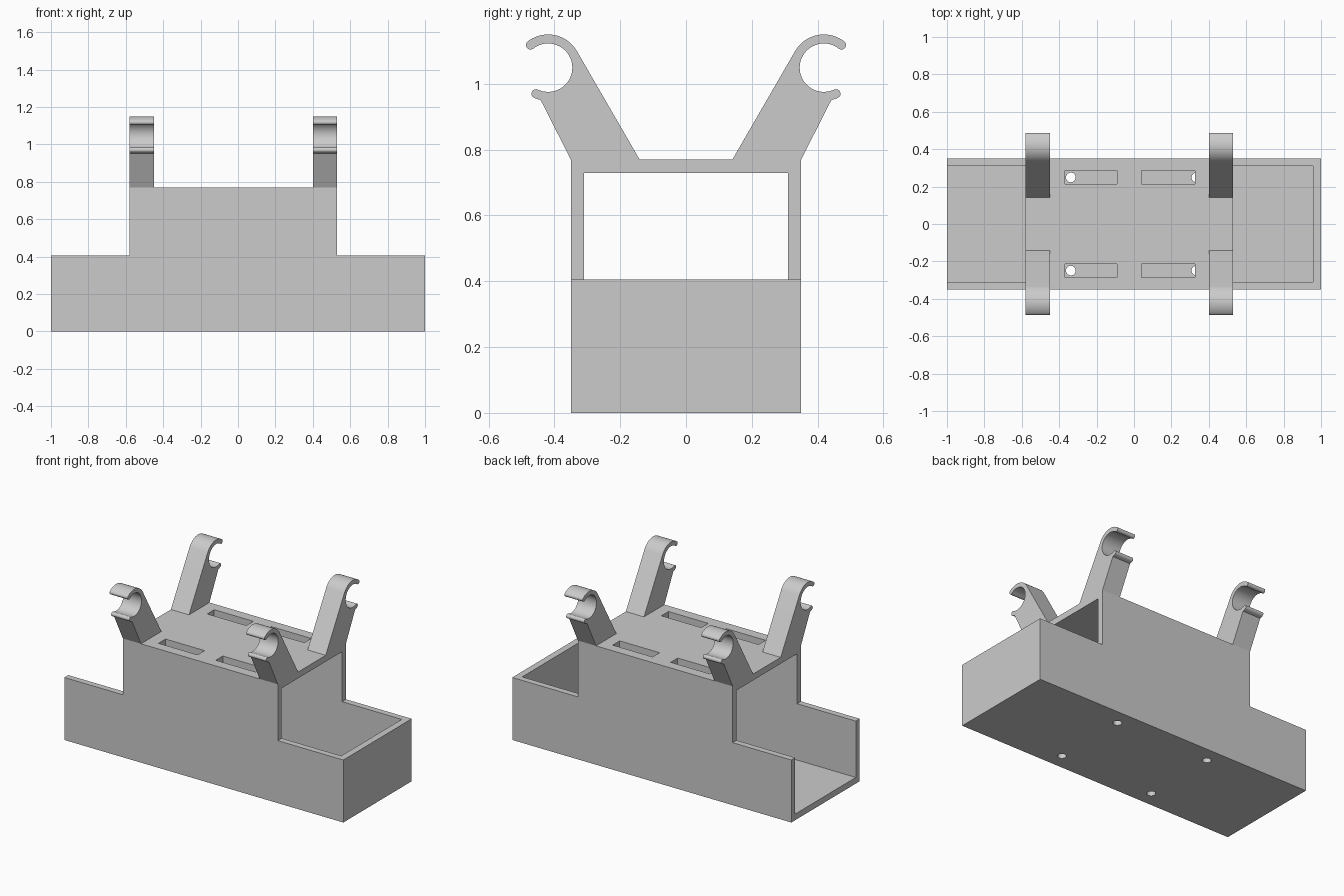
import bpy, bmesh
from math import cos, sin, radians
from mathutils import Matrix, Vector

if "Cube" in bpy.data.objects:
    bpy.data.objects.remove(bpy.data.objects["Cube"], do_unlink=True)

grey = bpy.data.materials.new("light grey plastic")
grey.use_nodes = True
colour = (0.6, 0.6, 0.6, 1)
grey.diffuse_color = colour
grey.node_tree.nodes["Principled BSDF"].inputs["Base Color"].default_value = colour


def finish(bm, name):
    bmesh.ops.recalc_face_normals(bm, faces=bm.faces)
    mesh = bpy.data.meshes.new(name)
    bm.to_mesh(mesh)
    bm.free()
    mesh.materials.append(grey)
    obj = bpy.data.objects.new(name, mesh)
    bpy.context.collection.objects.link(obj)
    return obj


def extrude(points, depth, name):
    """Close a profile and extrude it along the depth vector."""
    bm = bmesh.new()
    face = bm.faces.new([bm.verts.new(p) for p in points])
    new = bmesh.ops.extrude_face_region(bm, geom=[face])["geom"]
    verts = [v for v in new if isinstance(v, bmesh.types.BMVert)]
    bmesh.ops.translate(bm, verts=verts, vec=depth)
    return finish(bm, name)


def add_box(bm, low, high):
    low, high = Vector(low), Vector(high)
    place = Matrix.Translation((low + high) / 2) @ Matrix.Diagonal((*(high - low), 1))
    bmesh.ops.create_cube(bm, size=1, matrix=place)


def cut(obj, cutter):
    """Subtract the cutter, bake the result and discard the cutter."""
    mod = obj.modifiers.new("cut", "BOOLEAN")
    mod.operation, mod.solver, mod.object = "DIFFERENCE", "EXACT", cutter
    cutter.hide_render = True
    bpy.context.view_layer.update()
    result = obj.evaluated_get(bpy.context.evaluated_depsgraph_get())
    obj.data = bpy.data.meshes.new_from_object(result)
    obj.modifiers.clear()
    bpy.data.objects.remove(cutter, do_unlink=True)


def arc(cy, cz, r, start, end, steps):
    angles = [radians(start + (end - start) * i / steps) for i in range(steps + 1)]
    return [(cy + r * cos(a), cz + r * sin(a)) for a in angles]


# Body: stepped tray with a raised centre housing
LEFT, RIGHT, HALF, STEP, TOP = -0.58, 0.53, 0.35, 0.405, 0.77
outline = [(-1, 0), (1, 0), (1, STEP), (RIGHT, STEP), (RIGHT, TOP),
           (LEFT, TOP), (LEFT, STEP), (-1, STEP)]
body = extrude([(x, -HALF, z) for x, z in outline], (0, 2 * HALF, 0), "tray_body")

# Hollow inside, open at one end
bm = bmesh.new()
add_box(bm, (-1.2, -0.31, 0.04), (0.957, 0.31, 0.729))
cut(body, finish(bm, "cavity_cutter"))

# Roof slots and floor screw holes
bm = bmesh.new()
for side in (-1, 1):
    y = side * 0.249
    for x0, x1 in ((-0.37, -0.09), (0.04, 0.326)):
        add_box(bm, (x0, y - 0.036, 0.7), (x1, y + 0.036, 0.8))
    for x in (-0.338, 0.334):
        bmesh.ops.create_cone(bm, cap_ends=True, segments=24, radius1=0.026, radius2=0.026,
                              depth=0.2, matrix=Matrix.Translation((x, y, 0)))
cut(body, finish(bm, "opening_cutter"))

# Clip arms: slanted leg ending in an open ring with rounded lips
CY, CZ, INNER, OUTER = 0.419, 1.049, 0.0735, 0.101
MID, LIP = (INNER + OUTER) / 2, (OUTER - INNER) / 2
UPPER, LOWER = 52, 295


def lip(angle, start, end):
    a = radians(angle)
    return arc(CY + MID * cos(a), CZ + MID * sin(a), LIP, start, end, 8)[1:-1]


profile = [(HALF, TOP), (0.141, TOP)]
profile += arc(CY, CZ, OUTER, 150, UPPER, 20)
profile += lip(UPPER, UPPER, UPPER - 180)
profile += arc(CY, CZ, INNER, UPPER, LOWER, 40)
profile += lip(LOWER, LOWER + 180, LOWER)
profile += arc(CY, CZ, OUTER, LOWER, LOWER - 12, 3)

clips = []
for end, x in (("right", LEFT), ("left", RIGHT - 0.13)):
    for face, s in (("front", -1), ("back", 1)):
        clips.append(extrude([(x, s * y, z) for y, z in profile], (0.13, 0, 0),
                             f"{face}_{end}_clip_arm"))

# Smooth the rings, keep corners crisp
bpy.ops.object.select_all(action="DESELECT")
for obj in clips + [body]:
    obj.select_set(True)
bpy.context.view_layer.objects.active = body
bpy.ops.object.shade_smooth_by_angle(angle=radians(30))
